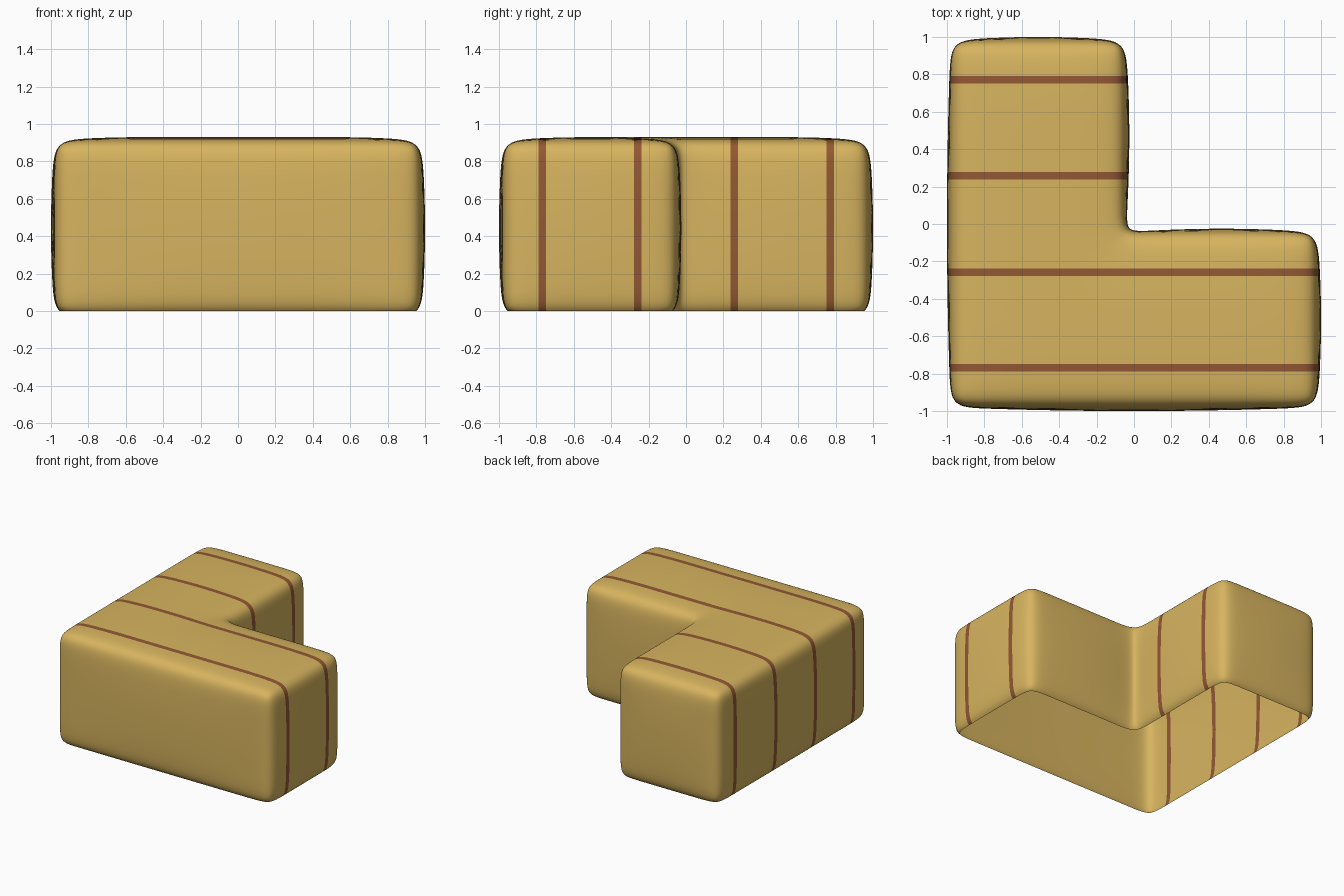
import bpy, bmesh, math
from mathutils import Vector

if "Cube" in bpy.data.objects:
    bpy.data.objects.remove(bpy.data.objects["Cube"])

OUT, INN = 0.98, -0.045          # outer wall and inner-corner wall positions
TOP, BOT = 0.912, -0.028         # cage top and (later trimmed) bottom
STRIPES = [-0.769, -0.257, 0.257, 0.770]
HALF = 0.02


def material(name, col):
    m = bpy.data.materials.new(name)
    m.diffuse_color = (*col, 1)
    m.use_nodes = True
    m.node_tree.nodes["Principled BSDF"].inputs["Base Color"].default_value = m.diffuse_color
    return m


# L-shaped control cage, with support loops that set the edge rounding
plan = [-OUT, -0.81, -0.215, INN, 0.08, 0.81, OUT]
zs = [BOT, 0.14, 0.745, TOP]
n, nz = len(plan) - 1, len(zs) - 1


def filled(c):
    i, j, k = c
    return 0 <= i < n and 0 <= j < n and 0 <= k < nz and (i < 3 or j < 3)


bm = bmesh.new()
verts = {}


def vert(key):
    if key not in verts:
        verts[key] = bm.verts.new((plan[key[0]], plan[key[1]], zs[key[2]]))
    return verts[key]


for i in range(n):
    for j in range(n):
        for k in range(nz):
            if not filled((i, j, k)):
                continue
            for a in range(3):
                for s in (0, 1):
                    nb = [i, j, k]
                    nb[a] += 2 * s - 1
                    if filled(nb):
                        continue
                    quad = []
                    for u, v in ((0, 0), (1, 0), (1, 1), (0, 1)):
                        p = [i, j, k]
                        p[a] += s
                        p[(a + 1) % 3] += u
                        p[(a + 2) % 3] += v
                        quad.append(vert(tuple(p)))
                    bm.faces.new(quad if s else quad[::-1])
me = bpy.data.meshes.new("l_block_shell")
bm.to_mesh(me)
bm.free()
ob = bpy.data.objects.new("l_block_shell", me)
bpy.context.collection.objects.link(ob)
bpy.context.view_layer.objects.active = ob
ob.select_set(True)
sub = ob.modifiers.new("round", 'SUBSURF')
sub.levels = 3
bpy.ops.object.modifier_apply(modifier="round")


# Gentle outward bulge of every face, fading to nothing at the edges
def hump(t, lo, hi):
    s = (2 * t - lo - hi) / (hi - lo)
    return max(0.0, 1 - s * s)


def rise(d):
    return 1 - (1 - min(max(d / 0.47, 0), 1)) ** 2


def wall(pos, along, z):
    if pos < -0.6:
        lo, hi = -OUT, OUT
    elif pos < 0.4:
        lo, hi = INN, OUT
    else:
        lo, hi = -OUT, INN
    return hump(along, lo, hi) * hump(z, BOT, TOP)


def lid(x, y):
    inner = math.hypot(max(INN - x, 0), max(INN - y, 0))
    return (rise(x + OUT) * rise(y + OUT) * rise(OUT - x)
            * rise(OUT - y) * rise(inner))


bm = bmesh.new()
bm.from_mesh(ob.data)
bm.normal_update()
moves = []
for v in bm.verts:
    x, y, z = v.co
    nx, ny, nzv = v.normal
    moves.append((v, Vector((nx * abs(nx) * wall(x, y, z) * 0.02,
                             ny * abs(ny) * wall(y, x, z) * 0.02,
                             max(nzv, 0) ** 2 * lid(x, y) * 0.018))))
for v, d in moves:
    v.co += d


# Open the underside at the ground and cut the stripe borders
def cut(co, no, clear=False):
    bmesh.ops.bisect_plane(bm, geom=bm.verts[:] + bm.edges[:] + bm.faces[:],
                           dist=1e-5, plane_co=co, plane_no=no, clear_inner=clear)


cut((0, 0, 0), (0, 0, 1), True)
for s in STRIPES:
    cut((0, s - HALF, 0), (0, 1, 0))
    cut((0, s + HALF, 0), (0, 1, 0))
for f in bm.faces:
    f.smooth = True
    y = f.calc_center_median().y
    f.material_index = int(any(abs(y - s) < HALF for s in STRIPES))
bm.to_mesh(ob.data)
bm.free()
ob.data.materials.append(material("golden tan", (0.68, 0.456, 0.114)))
ob.data.materials.append(material("brown stripe", (0.29, 0.098, 0.034)))
